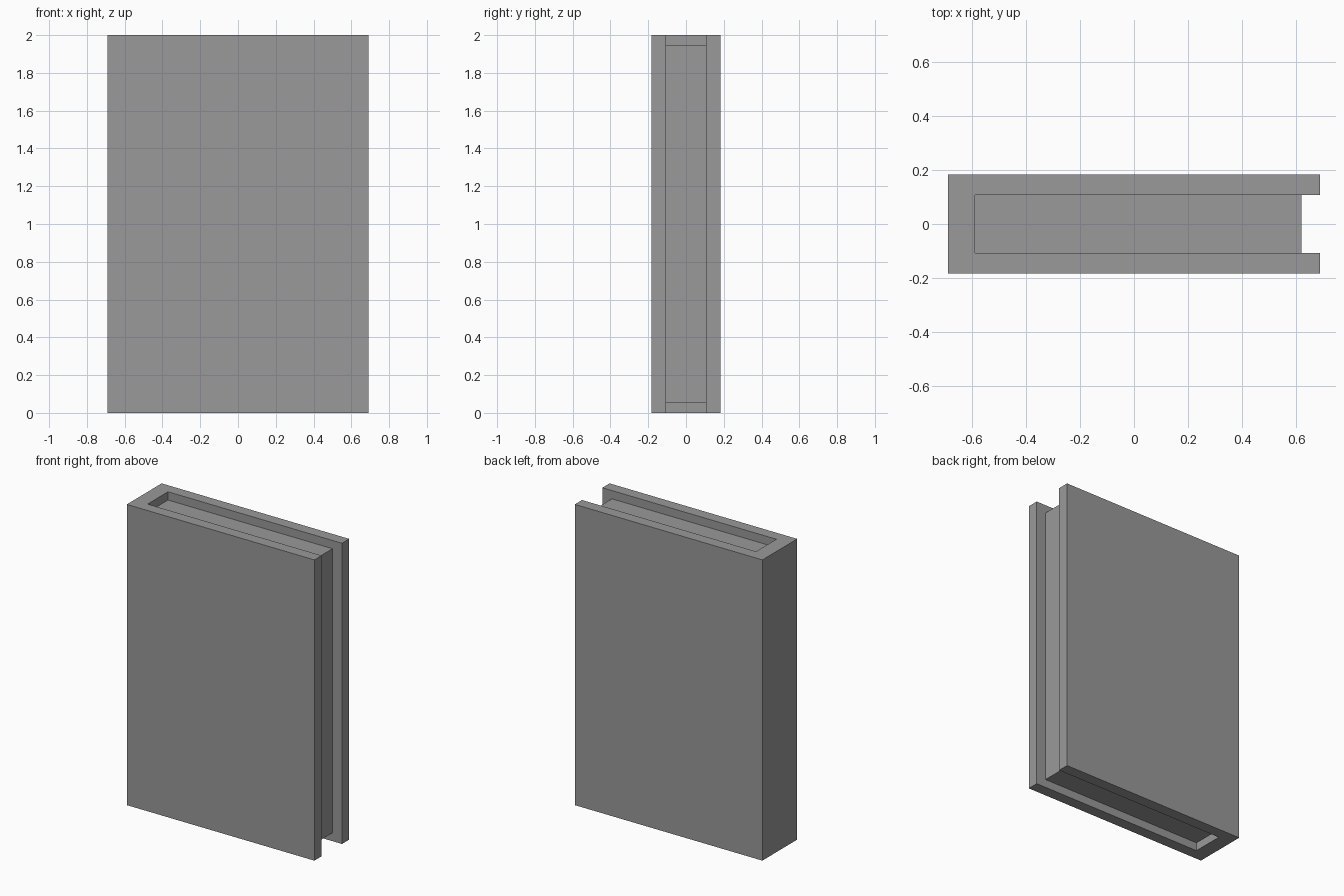
import bpy
import bmesh

if "Cube" in bpy.data.objects:
    bpy.data.objects.remove(bpy.data.objects["Cube"])

grey = bpy.data.materials.new("plain grey")
grey.use_nodes = True
colour = (0.32, 0.32, 0.32, 1)
grey.diffuse_color = colour
grey.node_tree.nodes["Principled BSDF"].inputs["Base Color"].default_value = colour


def extrude_outline(name, outline, bottom, top):
    """Raise a flat plan outline into a solid between two heights."""
    bm = bmesh.new()
    face = bm.faces.new([bm.verts.new((x, y, bottom)) for x, y in outline])
    new = bmesh.ops.extrude_face_region(bm, geom=[face])["geom"]
    verts = [v for v in new if isinstance(v, bmesh.types.BMVert)]
    bmesh.ops.translate(bm, verts=verts, vec=(0, 0, top - bottom))
    bmesh.ops.recalc_face_normals(bm, faces=bm.faces)
    mesh = bpy.data.meshes.new(name)
    bm.to_mesh(mesh)
    bm.free()
    mesh.materials.append(grey)
    obj = bpy.data.objects.new(name, mesh)
    bpy.context.collection.objects.link(obj)
    return obj


half_width, half_depth, height = 0.69, 0.183, 2.0
page_depth, spine_inner, page_edge, page_inset = 0.107, -0.59, 0.62, 0.055

# Cover: two boards joined by the spine, open at the fore edge
extrude_outline("book_cover", [
    (-half_width, -half_depth), (half_width, -half_depth),
    (half_width, -page_depth), (spine_inner, -page_depth),
    (spine_inner, page_depth), (half_width, page_depth),
    (half_width, half_depth), (-half_width, half_depth),
], 0, height)

# Page block, set back from the cover edges
extrude_outline("page_block", [
    (spine_inner, -page_depth), (page_edge, -page_depth),
    (page_edge, page_depth), (spine_inner, page_depth),
], page_inset, height - page_inset)
